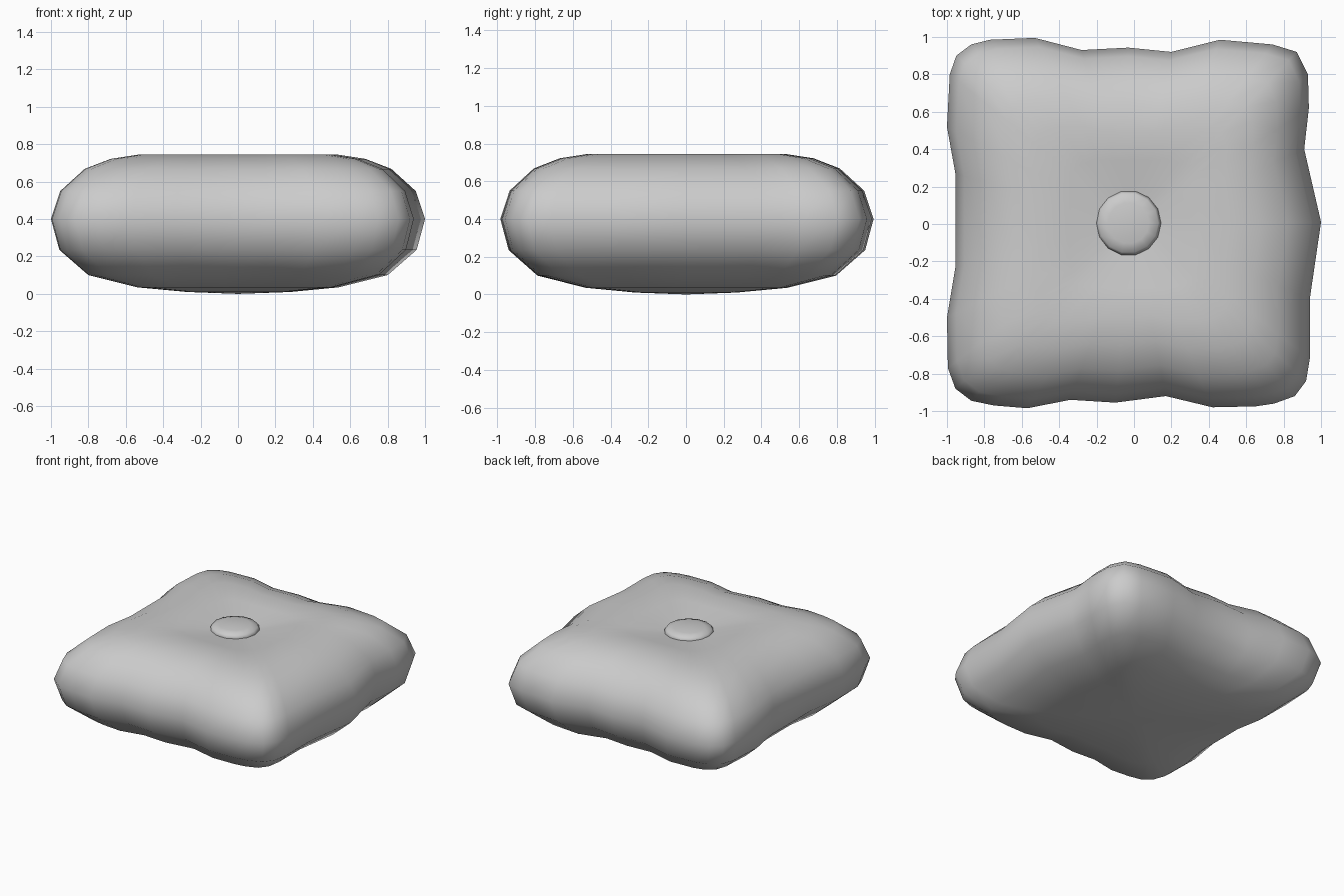
import bpy, bmesh, math

if "Cube" in bpy.data.objects:
    bpy.data.objects.remove(bpy.data.objects["Cube"])


def loft(name, rings, bottom, top):
    """Join equal-length rings from bottom to top, closing both ends to a point."""
    bm = bmesh.new()
    loops = [[bm.verts.new(p) for p in ring] for ring in rings]
    n = len(loops[0])
    for a, b in zip(loops, loops[1:]):
        for i in range(n):
            j = (i + 1) % n
            bm.faces.new((a[i], a[j], b[j], b[i]))
    low, high = bm.verts.new(bottom), bm.verts.new(top)
    for i in range(n):
        j = (i + 1) % n
        bm.faces.new((low, loops[0][j], loops[0][i]))
        bm.faces.new((high, loops[-1][i], loops[-1][j]))
    bmesh.ops.recalc_face_normals(bm, faces=bm.faces)
    mesh = bpy.data.meshes.new(name)
    bm.to_mesh(mesh)
    bm.free()
    for p in mesh.polygons:
        p.use_smooth = True
    obj = bpy.data.objects.new(name, mesh)
    bpy.context.collection.objects.link(obj)
    return obj


# Wavy cushion outline seen from above, counter-clockwise
outline = [
    (.92, -.84), (.94, -.72), (.94, -.4), (1, .01), (.91, .4), (.935, .62),
    (.93, .8), (.87, .92), (.74, .96), (.46, .985), (.2, .92), (-.03, .943),
    (-.28, .93), (-.53, .995), (-.77, .985), (-.87, .96), (-.95, .9), (-.985, .8),
    (-1, .52), (-.955, .27), (-.955, -.23), (-1, -.5), (-.995, -.77), (-.955, -.88),
    (-.87, -.945), (-.75, -.97), (-.57, -.985), (-.34, -.94), (-.1, -.955),
    (.17, -.92), (.42, -.98), (.65, -.975), (.75, -.96), (.86, -.92)]

# Scale of the outline, height, and how far the ring is blended to a circle
profile = [
    (.28, .01, .3), (.54, .035, 0), (.8, .1, 0), (.955, .235, 0), (1, .4, 0),
    (.95, .55, 0), (.82, .668, 0), (.68, .722, 0), (.53, .745, 0), (.36, .732, .35), (.17, .70, 1)]


def cushion_ring(scale, z, roundness):
    ring = []
    for x, y in outline:
        k = scale * (1 - roundness + roundness / math.hypot(x, y))
        ring.append((x * k, y * k, z))
    return ring


cushion = loft("cushion", [cushion_ring(*p) for p in profile], (0, 0, 0), (0, 0, .69))

# Flattened round button pressed into the top
SIDES = 14
button_rings = [
    [(-.03 + r * math.cos(2 * math.pi * i / SIDES),
      .005 + r * math.sin(2 * math.pi * i / SIDES), z) for i in range(SIDES)]
    for r, z in ((.13, .665), (.165, .68), (.175, .70), (.16, .722), (.11, .734))]
button = loft("button", button_rings, (-.03, .005, .66), (-.03, .005, .738))
